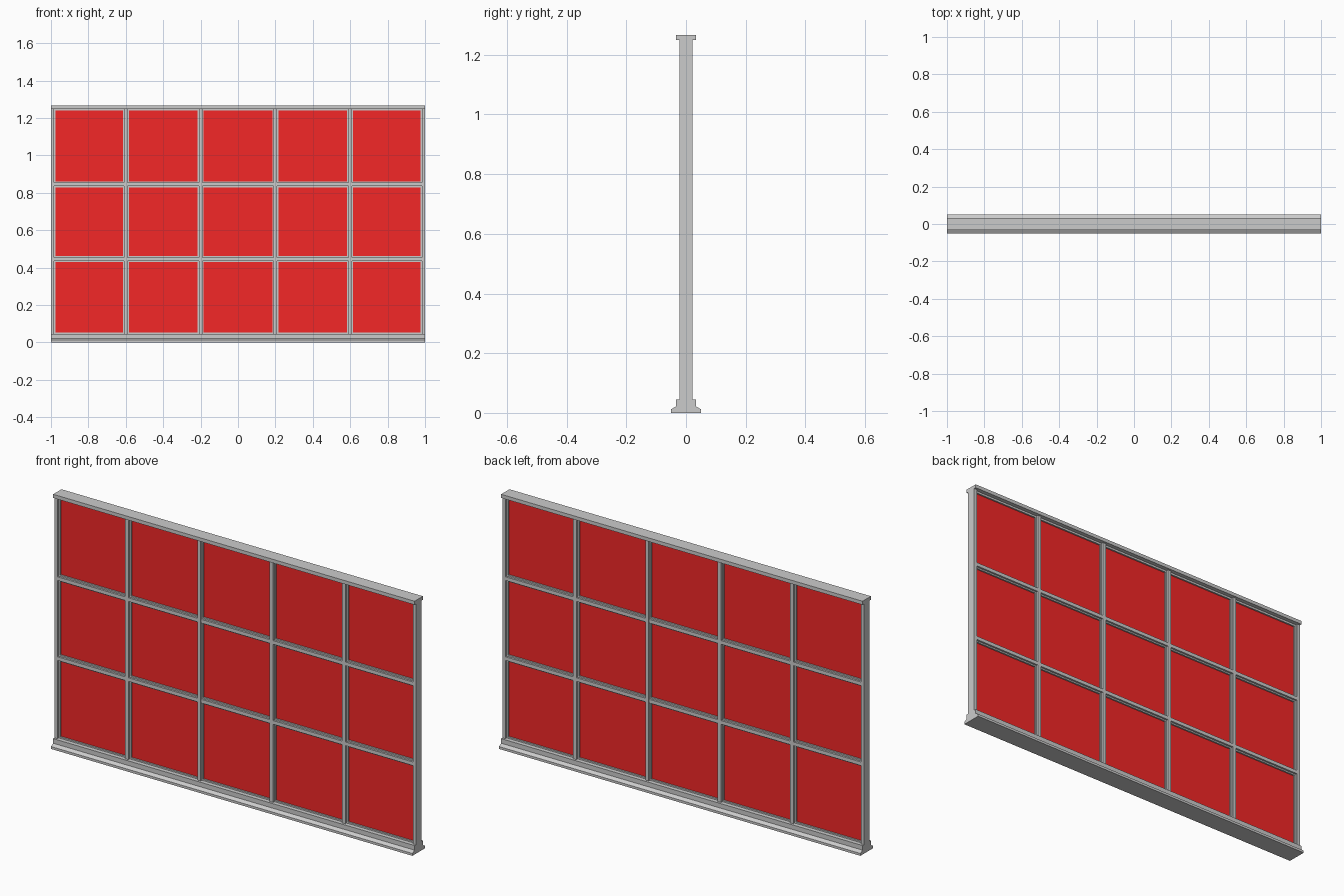
import bpy, bmesh

if "Cube" in bpy.data.objects:
    bpy.data.objects.remove(bpy.data.objects["Cube"])

red = bpy.data.materials.new("red_glass")
red.diffuse_color = (0.9, 0.02, 0.02, 1)
red.use_nodes = True
red.node_tree.nodes["Principled BSDF"].inputs["Base Color"].default_value = red.diffuse_color

H = 1.267                    # overall height
BARS_X = [-0.6, -0.2, 0.2, 0.6]
BARS_Z = [0.445, 0.845]


def extrude(name, profile, axis, start, end):
    """Sweep a closed (a, y) profile along x (a = z) or along z (a = x)."""
    bm = bmesh.new()
    if axis == 'x':
        vs = [bm.verts.new((start, y, a)) for a, y in profile]
        move = (end - start, 0, 0)
    else:
        vs = [bm.verts.new((a, y, start)) for a, y in profile]
        move = (0, 0, end - start)
    face = bm.faces.new(vs)
    out = bmesh.ops.extrude_face_region(bm, geom=[face], use_keep_orig=True)
    bmesh.ops.translate(bm, vec=move,
                        verts=[v for v in out['geom'] if isinstance(v, bmesh.types.BMVert)])
    bmesh.ops.recalc_face_normals(bm, faces=bm.faces)
    me = bpy.data.meshes.new(name)
    bm.to_mesh(me)
    bm.free()
    ob = bpy.data.objects.new(name, me)
    bpy.context.collection.objects.link(ob)
    return ob


def mirror_y(half):
    """Complete a half profile (y > 0 side, in order) across y = 0."""
    return half + [(a, -y) for a, y in reversed(half)]


def bar(c, depth=0.022):
    """Stepped glazing bar: narrow deep rib over a wider shallow web."""
    return mirror_y([(c - 0.016, 0.012), (c - 0.009, 0.012), (c - 0.009, depth),
                     (c + 0.009, depth), (c + 0.009, 0.012), (c + 0.016, 0.012)])


def post(s):
    """End post: half of a stepped bar, flush with the outer end."""
    return mirror_y([(s, 0.022), (s * 0.984, 0.022), (s * 0.984, 0.012), (s * 0.976, 0.012)])


# Sill and head rail
extrude("bottom_sill", mirror_y([(0, 0.05), (0.012, 0.05), (0.022, 0.033), (0.045, 0.033),
                                 (0.045, 0.012), (0.052, 0.012)]), 'x', -1, 1)
extrude("top_rail", mirror_y([(H, 0.033), (H - 0.018, 0.033), (H - 0.018, 0.012),
                              (H - 0.028, 0.012)]), 'x', -1, 1)

# Vertical posts and bars
for side, s in (("left", -1), ("right", 1)):
    extrude(side + "_post", post(s), 'z', 0.04, H - 0.015)
for i, x in enumerate(BARS_X):
    extrude(f"vertical_bar_{i + 1}", bar(x), 'z', 0.04, H - 0.015)

# Horizontal bars
for i, z in enumerate(BARS_Z):
    extrude(f"horizontal_bar_{i + 1}", bar(z, 0.0215), 'x', -0.99, 0.99)

# Glass panes between the bars
xs = [-0.99] + BARS_X + [0.99]
zs = [0.04] + BARS_Z + [H - 0.02]
for r in range(3):
    for c in range(5):
        pane = extrude(f"pane_{r + 1}_{c + 1}",
                       [(xs[c], 0.004), (xs[c + 1], 0.004), (xs[c + 1], -0.004), (xs[c], -0.004)],
                       'z', zs[r], zs[r + 1])
        pane.data.materials.append(red)
